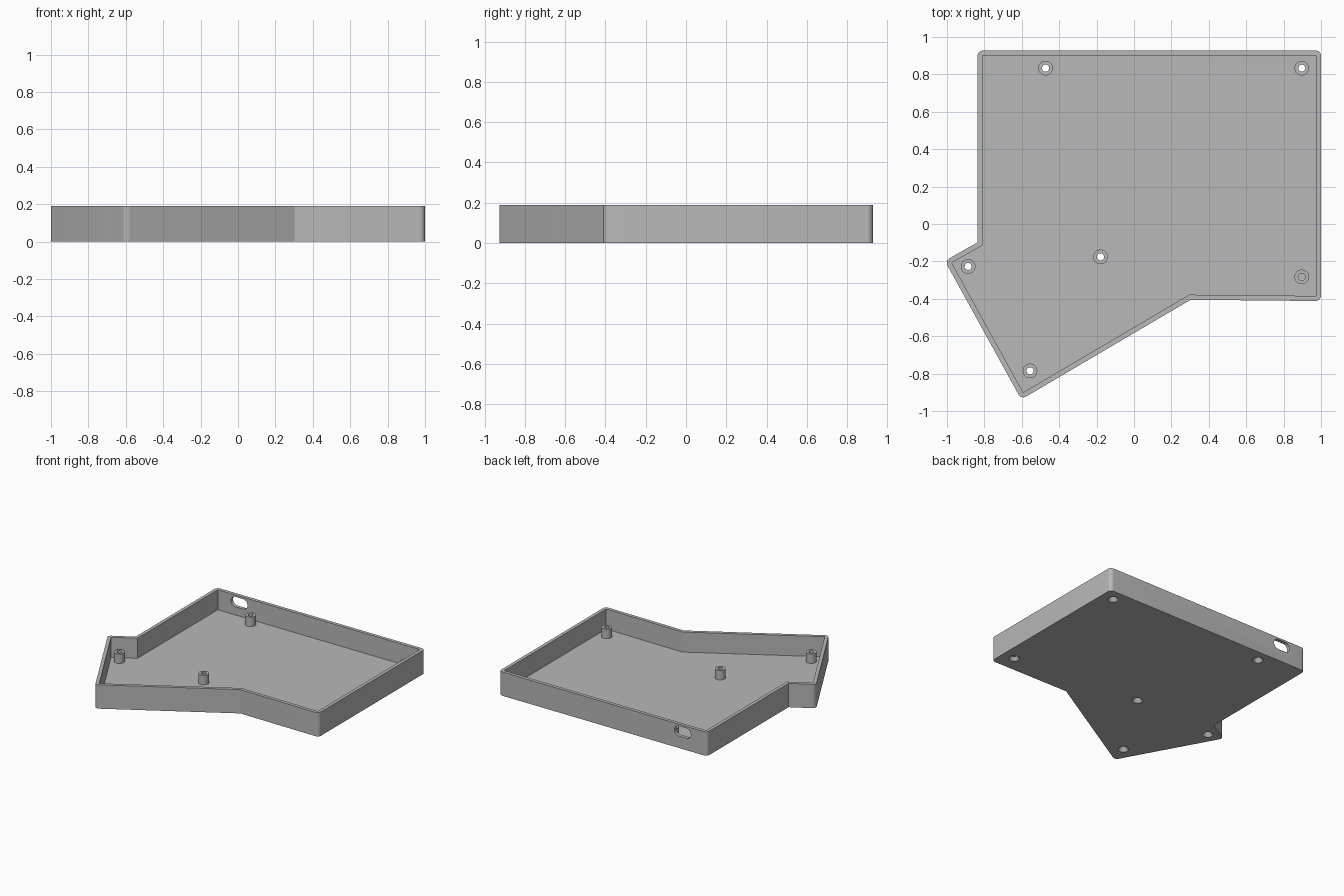
import bpy, bmesh, math
from mathutils import Vector

if "Cube" in bpy.data.objects:
    bpy.data.objects.remove(bpy.data.objects["Cube"], do_unlink=True)

HEIGHT, FLOOR, WALL, CORNER = 0.19, 0.03, 0.027, 0.03
POST_TOP, POST_R, HOLE_R = 0.105, 0.039, 0.019

# Tray outline, counter-clockwise, and screw post centres
OUTLINE = [Vector(p) for p in [(1, 0.928), (-0.836, 0.928), (-0.836, -0.098),
                               (-1.011, -0.197), (-0.603, -0.938),
                               (0.303, -0.405), (1, -0.412)]]
POSTS = {"back_right_post": (-0.473, 0.833), "back_left_post": (0.897, 0.833),
         "front_left_post": (0.897, -0.283), "middle_post": (-0.179, -0.176),
         "side_wing_post": (-0.887, -0.227), "front_wing_post": (-0.556, -0.785)}

grey = bpy.data.materials.new("matte_grey")
grey.use_nodes = True
grey.diffuse_color = (0.48, 0.48, 0.48, 1)
grey.node_tree.nodes["Principled BSDF"].inputs["Base Color"].default_value = (0.48, 0.48, 0.48, 1)


def make_object(name, bm):
    bmesh.ops.recalc_face_normals(bm, faces=bm.faces[:])
    mesh = bpy.data.meshes.new(name)
    bm.to_mesh(mesh)
    bm.free()
    mesh.materials.append(grey)
    obj = bpy.data.objects.new(name, mesh)
    bpy.context.collection.objects.link(obj)
    return obj


def prism(name, points, z0, z1):
    bm = bmesh.new()
    face = bm.faces.new([bm.verts.new((p[0], p[1], z0)) for p in points])
    top = bmesh.ops.extrude_face_region(bm, geom=[face], use_keep_orig=True)["geom"]
    verts = [v for v in top if isinstance(v, bmesh.types.BMVert)]
    bmesh.ops.translate(bm, verts=verts, vec=(0, 0, z1 - z0))
    return make_object(name, bm)


def lathe(name, profile, x, y, steps=32):
    """Closed ring swept from (radius, z) points."""
    bm = bmesh.new()
    rings = [[bm.verts.new((x + r * math.cos(math.tau * i / steps),
                            y + r * math.sin(math.tau * i / steps), z))
              for i in range(steps)] for r, z in profile]
    for a, b in zip(rings, rings[1:] + rings[:1]):
        for i in range(steps):
            j = (i + 1) % steps
            bm.faces.new((a[i], a[j], b[j], b[i]))
    return make_object(name, bm)


def corners(points):
    """Each corner with the directions of the edges before and after it."""
    for i, p in enumerate(points):
        yield p, (p - points[i - 1]).normalized(), (points[(i + 1) % len(points)] - p).normalized()


def inset(points, distance):
    result = []
    for p, d0, d1 in corners(points):
        n0, n1 = Vector((-d0.y, d0.x)), Vector((-d1.y, d1.x))
        result.append(p + (n0 + n1) * distance / (1 + n0.dot(n1)))
    return result


def rounded(points, radius, steps=8):
    result = []
    for (p, d0, d1), centre in zip(corners(points), inset(points, radius)):
        turn = d0.angle_signed(d1) * -1
        if turn < 0:          # inward corners stay sharp
            result.append(p)
            continue
        start = math.atan2(-d0.x, d0.y)
        for i in range(steps + 1):
            a = start + turn * i / steps
            result.append(centre + radius * Vector((math.cos(a), math.sin(a))))
    return result


def cut(target, cutter):
    cutter.hide_render = True
    mod = target.modifiers.new("cut", "BOOLEAN")
    mod.operation, mod.solver, mod.object = "DIFFERENCE", "EXACT", cutter
    bpy.context.view_layer.objects.active = target
    bpy.ops.object.modifier_apply(modifier=mod.name)
    bpy.data.objects.remove(cutter, do_unlink=True)


# Tray: rounded outside, sharp inside
tray = prism("tray", rounded(OUTLINE, CORNER), 0, HEIGHT)
cut(tray, prism("cavity_cutter", inset(OUTLINE, WALL), FLOOR, HEIGHT + 0.1))

# Rounded cable slot through the back wall
slot_x, slot_z, half_w, slot_r = -0.62, 0.135, 0.073, 0.04
slot = []
for side, start in ((1, -math.pi / 2), (-1, math.pi / 2)):
    for i in range(13):
        a = start + math.pi * i / 12
        slot.append((side * (half_w - slot_r) + slot_r * math.cos(a), slot_r * math.sin(a)))
slot_cutter = prism("slot_cutter", slot, -0.1, 0.1)
for v in slot_cutter.data.vertices:
    x, z, y = v.co
    v.co = (slot_x + x, 0.92 + y, slot_z + z)
slot_cutter.data.flip_normals()
cut(tray, slot_cutter)

# Hollow screw posts over countersunk holes in the floor
built = [tray]
for name, (x, y) in POSTS.items():
    bm = bmesh.new()
    slope = (POST_R - HOLE_R) / FLOOR
    bmesh.ops.create_cone(bm, cap_ends=True, segments=32, radius1=POST_R + slope * 0.01,
                          radius2=HOLE_R, depth=FLOOR + 0.01)
    bmesh.ops.translate(bm, verts=bm.verts[:], vec=(x, y, (FLOOR - 0.01) / 2))
    cone = make_object("countersink_cutter", bm)
    cut(tray, cone)
    cut(tray, prism("hole_cutter", [(x + HOLE_R * math.cos(math.tau * i / 32),
                                     y + HOLE_R * math.sin(math.tau * i / 32))
                                    for i in range(32)], FLOOR - 0.005, FLOOR + 0.02))
    built.append(lathe(name, [(HOLE_R, FLOOR), (POST_R, FLOOR),
                              (POST_R, POST_TOP), (HOLE_R, POST_TOP)], x, y))

# Smooth the curved walls, keep hard edges
bpy.ops.object.select_all(action="DESELECT")
for obj in built:
    obj.select_set(True)
bpy.context.view_layer.objects.active = tray
bpy.ops.object.shade_smooth_by_angle(angle=math.radians(30))
